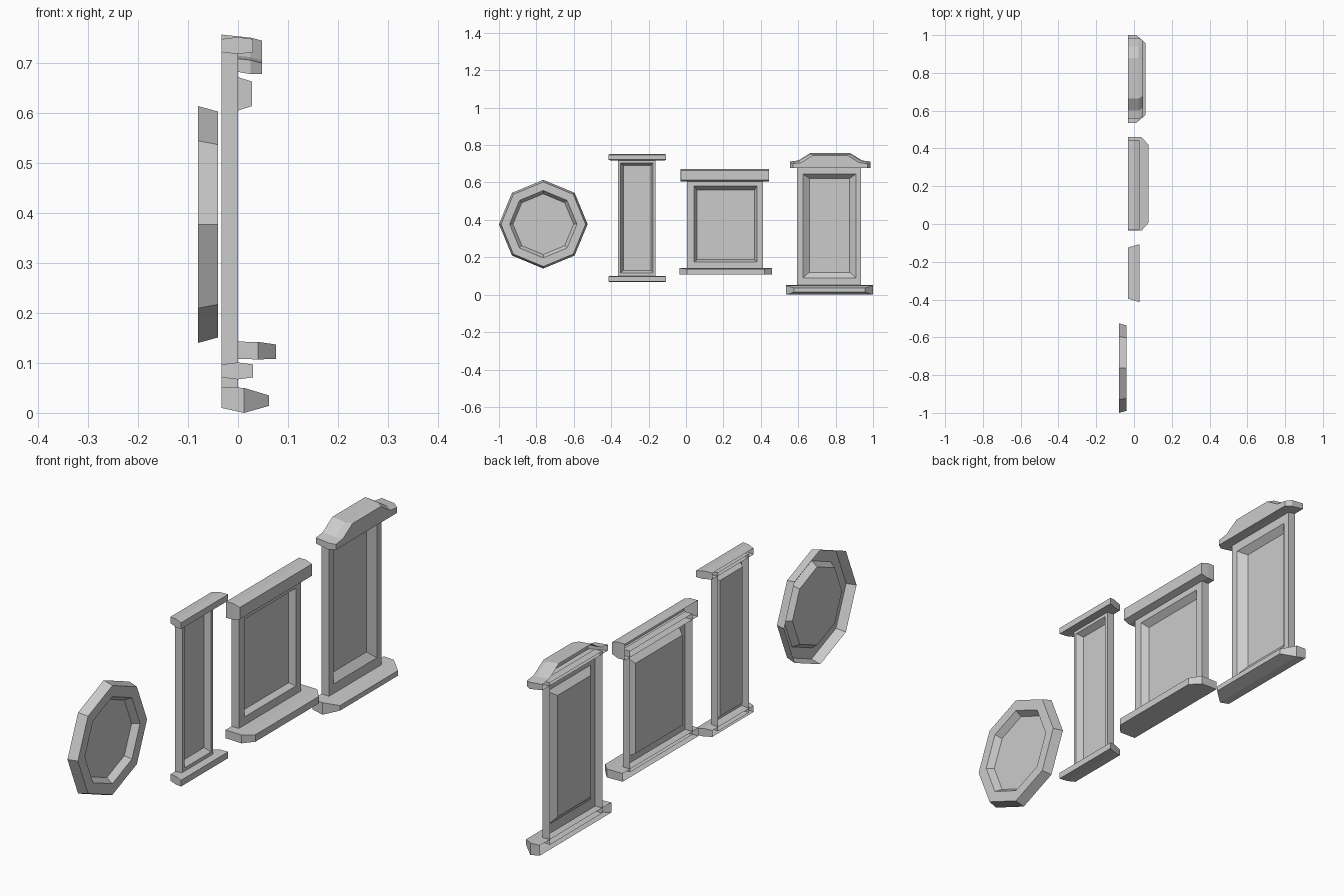
import bpy, bmesh, math

if "Cube" in bpy.data.objects:
    bpy.data.objects.remove(bpy.data.objects["Cube"])


def loft(name, loops):
    """Open-backed shell: joins matching loops from back to front and caps the last."""
    bm = bmesh.new()
    rings = [[bm.verts.new(p) for p in loop] for loop in loops]
    for a, b in zip(rings, rings[1:]):
        n = len(a)
        for i in range(n):
            j = (i + 1) % n
            bm.faces.new((a[i], a[j], b[j], b[i]))
    bm.faces.new(rings[-1])
    mesh = bpy.data.meshes.new(name)
    bm.to_mesh(mesh)
    bm.free()
    obj = bpy.data.objects.new(name, mesh)
    bpy.context.collection.objects.link(obj)
    return obj


def rect(x, y0, y1, z0, z1):
    return [(x, y0, z0), (x, y1, z0), (x, y1, z1), (x, y0, z1)]


def octagon(x, r, cy=-0.763, cz=0.377):
    return [(x, cy + r * math.cos(i * math.pi / 4), cz + r * math.sin(i * math.pi / 4))
            for i in range(8)]


def frame(name, outer, opening, pane, depth=-0.025):
    loft(name, [rect(-0.033, *outer), rect(0, *outer), rect(0, *opening), rect(depth, *pane)])


# round window
loft("octagonal_window", [octagon(-0.08, 0.237), octagon(-0.04, 0.226),
                          octagon(-0.04, 0.18), octagon(-0.066, 0.162)])

# narrow window
frame("narrow_window_frame", (-0.364, -0.162, 0.08, 0.735),
      (-0.35, -0.176, 0.115, 0.705), (-0.335, -0.186, 0.13, 0.692))
for name, z in (("narrow_window_header", 0.718), ("narrow_window_sill", 0.067)):
    loft(name, [rect(-0.033, -0.395, -0.125, z + 0.004, z + 0.030),
                rect(0, -0.405, -0.115, z, z + 0.034),
                rect(0.03, -0.415, -0.107, z + 0.004, z + 0.030)])

# square window
frame("square_window_frame", (0.005, 0.412, 0.13, 0.63),
      (0.043, 0.38, 0.176, 0.58), (0.06, 0.366, 0.187, 0.56))
loft("square_window_header", [rect(-0.033, -0.03, 0.445, 0.605, 0.672),
                              rect(0, -0.03, 0.445, 0.605, 0.672),
                              rect(0.028, -0.028, 0.443, 0.614, 0.663)])
loft("square_window_sill", [rect(-0.033, -0.035, 0.46, 0.109, 0.143),
                            rect(0.04, -0.035, 0.46, 0.107, 0.142),
                            rect(0.076, 0.005, 0.42, 0.108, 0.137)])

# tall window
frame("tall_window_frame", (0.594, 0.936, 0.03, 0.70),
      (0.625, 0.908, 0.09, 0.645), (0.66, 0.875, 0.12, 0.622))
loft("tall_window_sill", [rect(-0.033, 0.535, 1.0, 0.01, 0.052),
                          rect(0.012, 0.535, 1.0, 0.0, 0.05),
                          rect(0.062, 0.578, 0.957, 0.014, 0.035)])

# raised pediment over the tall window
half = [(0.215, 0.688), (0.215, 0.712), (0.17, 0.718), (0.107, 0.757)]


def pediment(x, inset, drop):
    right = [(y - inset, z - drop) for y, z in half]
    right[0] = (right[0][0], half[0][1] - 0.01 * (x > 0))
    pts = right + [(-y, z) for y, z in reversed(right)]
    return [(x, 0.771 + y, z) for y, z in pts]


loft("tall_window_pediment", [pediment(-0.033, 0, 0), pediment(0.025, 0, 0.006),
                              pediment(0.048, 0.015, 0.012)])
